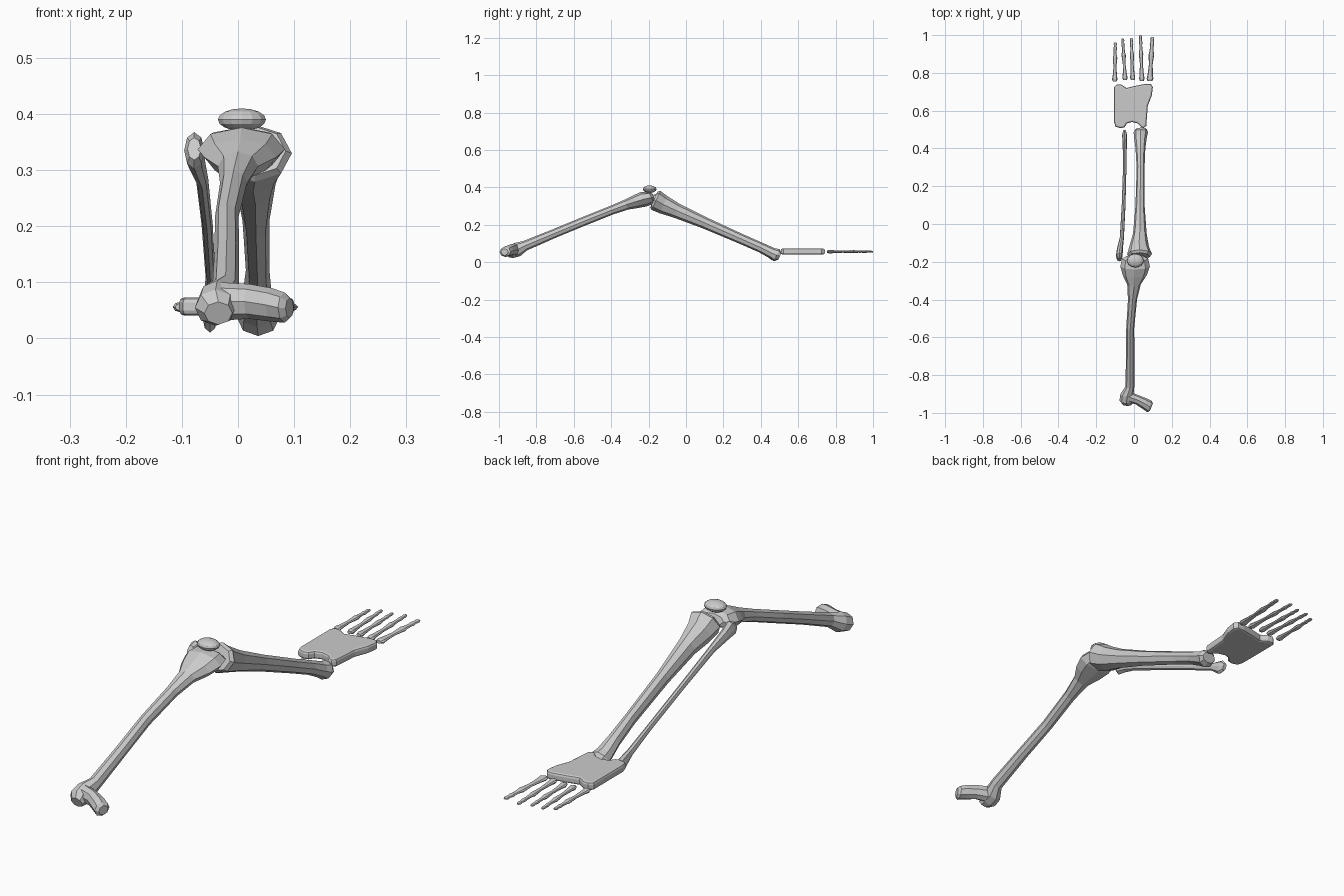
import bpy, bmesh, math
from mathutils import Vector


def loft(bm, rows, u, v, sides=8):
    """Skin a tube of elliptical rings; row = (x, y, z, radius along u, radius along v)."""
    u, v = Vector(u).normalized(), Vector(v).normalized()
    rings = []
    for x, y, z, ru, rv in rows:
        c = Vector((x, y, z))
        ring = []
        for i in range(sides):
            a = 2 * math.pi * i / sides
            ring.append(bm.verts.new(c + u * ru * math.cos(a) + v * rv * math.sin(a)))
        rings.append(ring)
    for a, b in zip(rings, rings[1:]):
        for i in range(sides):
            j = (i + 1) % sides
            bm.faces.new((a[i], a[j], b[j], b[i]))
    bm.faces.new(rings[0])
    bm.faces.new(rings[-1])


def finish(bm, name):
    bmesh.ops.recalc_face_normals(bm, faces=bm.faces[:])
    me = bpy.data.meshes.new(name)
    bm.to_mesh(me)
    bm.free()
    ob = bpy.data.objects.new(name, me)
    bpy.context.collection.objects.link(ob)
    return ob


X, Z = (1, 0, 0), (0, 0, 1)

# Thigh bone: shaft with knee flare, plus the side neck and ball at the hip
bm = bmesh.new()
loft(bm, [(-.035, -.955, .045, .025, .022), (-.04, -.935, .055, .037, .035),
          (-.037, -.90, .068, .035, .038), (-.022, -.86, .088, .024, .027),
          (-.02, -.70, .155, .022, .024), (-.02, -.55, .217, .021, .024),
          (-.008, -.40, .277, .024, .024), (0, -.32, .307, .036, .028),
          (.004, -.27, .323, .064, .036), (.006, -.225, .337, .078, .042),
          (.006, -.185, .345, .07, .034), (.006, -.172, .347, .05, .02)],
     X, (0, -.38, .925))
loft(bm, [(-.03, -.915, .066, .028, .034), (.02, -.932, .066, .025, .031),
          (.06, -.953, .060, .030, .030), (.083, -.967, .055, .032, .027),
          (.092, -.970, .054, .02, .018)],
     (.37, .93, 0), Z)
finish(bm, "thigh_bone")

# Shin bone
bm = bmesh.new()
loft(bm, [(.03, -.172, .334, .055, .048), (.03, -.16, .330, .066, .056),
          (.027, -.12, .307, .052, .050), (.031, -.05, .275, .036, .040),
          (.032, .10, .210, .024, .031), (.035, .30, .122, .021, .027),
          (.034, .40, .078, .026, .027), (.034, .46, .048, .034, .030),
          (.036, .485, .037, .038, .036), (.038, .502, .032, .030, .020)],
     X, (0, .42, .907))
finish(bm, "shin_bone")

# Thin calf bone beside the shin
bm = bmesh.new()
loft(bm, [(-.078, -.188, .338, .012, .022), (-.078, -.17, .335, .018, .036),
          (-.075, -.135, .318, .016, .026), (-.064, -.07, .284, .011, .017),
          (-.055, .10, .203, .010, .013), (-.049, .30, .112, .009, .013),
          (-.049, .42, .060, .011, .016), (-.05, .47, .036, .013, .028),
          (-.05, .492, .028, .008, .015)],
     X, (0, .42, .907))
finish(bm, "calf_bone")

# Kneecap: flattened ball
bm = bmesh.new()
bmesh.ops.create_uvsphere(bm, u_segments=14, v_segments=8, radius=1)
bmesh.ops.scale(bm, vec=(.044, .036, .020), verts=bm.verts)
bmesh.ops.translate(bm, vec=(.007, -.194, .390), verts=bm.verts)
finish(bm, "kneecap")

# Foot plate: outline with rounded rim
outline = [(-.105, .725), (-.09, .74), (-.065, .737), (-.04, .72), (0, .73), (.06, .742),
           (.088, .742), (.1, .725), (.094, .68), (.073, .625), (.068, .56), (.065, .52),
           (.052, .508), (.038, .513), (.02, .532), (-.01, .54), (-.038, .532),
           (-.05, .512), (-.07, .507), (-.098, .515), (-.105, .54)]
bm = bmesh.new()
base = bm.faces.new([bm.verts.new((x, y, .041)) for x, y in outline])
ext = bmesh.ops.extrude_face_region(bm, geom=[base])
bmesh.ops.translate(bm, vec=(0, 0, .032),
                    verts=[g for g in ext["geom"] if isinstance(g, bmesh.types.BMVert)])
foot = finish(bm, "foot_plate")
bev = foot.modifiers.new("rim", 'BEVEL')
bev.width, bev.segments = .009, 2
bev.limit_method, bev.angle_limit = 'ANGLE', math.radians(75)

# Toes: knuckled rods, base point -> tip point, with a width factor
profile = [(0, .010), (.05, .0145), (.16, .011), (.38, .008), (.52, .0105), (.60, .012),
           (.68, .0085), (.78, .0075), (.84, .0095), (.90, .007), (.96, .0085), (1, .005)]
toes = [(-.102, .755, -.099, .962, 1.0), (-.047, .762, -.060, .982, .95),
        (-.007, .762, -.014, .984, .95), (.042, .757, .034, 1.0, 1.0),
        (.084, .757, .097, .990, 1.25)]
for n, (x0, y0, x1, y1, w) in enumerate(toes, 1):
    bm = bmesh.new()
    loft(bm, [(x0 + (x1 - x0) * t, y0 + (y1 - y0) * t, .056, r * w, r * .65)
              for t, r in profile], X, Z)
    finish(bm, f"toe_{n}")
